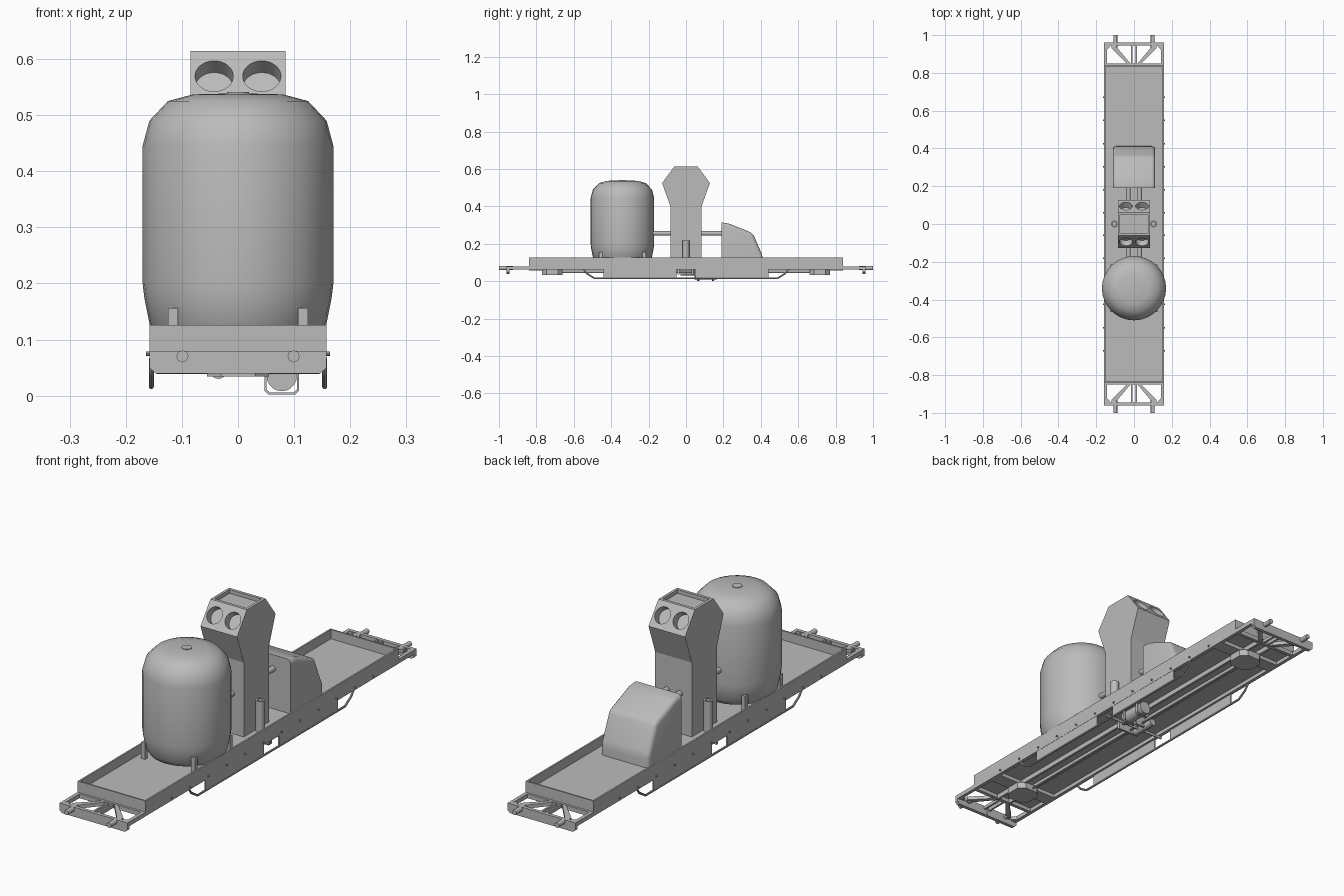
import bpy, bmesh, math
from mathutils import Vector

if "Cube" in bpy.data.objects:
    bpy.data.objects.remove(bpy.data.objects["Cube"])

grey = bpy.data.materials.new("plain grey")
grey.diffuse_color = (0.5, 0.5, 0.5, 1)
grey.use_nodes = True
grey.node_tree.nodes["Principled BSDF"].inputs["Base Color"].default_value = grey.diffuse_color


def finish(name, bm, smooth=False):
    bmesh.ops.recalc_face_normals(bm, faces=bm.faces)
    me = bpy.data.meshes.new(name)
    bm.to_mesh(me)
    bm.free()
    ob = bpy.data.objects.new(name, me)
    bpy.context.collection.objects.link(ob)
    me.materials.append(grey)
    if smooth:
        bpy.context.view_layer.objects.active = ob
        bpy.ops.object.select_all(action='DESELECT')
        ob.select_set(True)
        bpy.ops.object.shade_smooth_by_angle(angle=math.radians(40))
    return ob


def box(name, x0, x1, y0, y1, z0, z1):
    return prism(name, [(y0, z0), (y1, z0), (y1, z1), (y0, z1)], x0, x1)


def prism(name, pts, a0, a1, axis='x'):
    """Extrude a profile: (y,z) along x, (x,z) along y or (x,y) along z."""
    def place(p, a):
        return {'x': (a, p[0], p[1]), 'y': (p[0], a, p[1]), 'z': (p[0], p[1], a)}[axis]
    bm = bmesh.new()
    lo = [bm.verts.new(place(p, a0)) for p in pts]
    hi = [bm.verts.new(place(p, a1)) for p in pts]
    n = len(pts)
    bm.faces.new(lo)
    bm.faces.new(hi)
    for i in range(n):
        bm.faces.new((lo[i], lo[(i + 1) % n], hi[(i + 1) % n], hi[i]))
    return finish(name, bm)


def rod(name, a, b, r, n=16):
    a, b = Vector(a), Vector(b)
    d = b - a
    m = d.to_track_quat('Z', 'Y').to_matrix().to_4x4()
    m.translation = (a + b) / 2
    bm = bmesh.new()
    bmesh.ops.create_cone(bm, cap_ends=True, segments=n, radius1=r, radius2=r,
                          depth=d.length, matrix=m)
    return finish(name, bm, n > 4)


def lathe(name, prof, cx, cy, n=32):
    bm = bmesh.new()
    vs = [bm.verts.new((cx + r, cy, z)) for r, z in prof]
    es = [bm.edges.new(p) for p in zip(vs, vs[1:])]
    bmesh.ops.spin(bm, geom=vs + es, cent=(cx, cy, 0), axis=(0, 0, 1),
                   angle=math.tau, steps=n)
    bmesh.ops.remove_doubles(bm, verts=bm.verts, dist=1e-4)
    return finish(name, bm, True)


def cut(ob, cutter):
    cutter.hide_render = True
    m = ob.modifiers.new("cut", 'BOOLEAN')
    m.operation, m.solver, m.object = 'DIFFERENCE', 'EXACT', cutter
    bpy.context.view_layer.objects.active = ob
    bpy.ops.object.modifier_apply(modifier=m.name)
    bpy.data.objects.remove(cutter)


# Tray with low walls
box("deck_floor", -.158, .158, -.84, .84, .078, .087)
for s in (-1, 1):
    x = sorted((s * .151, s * .158))
    box("tray_side_wall", *x, -.84, .84, .078, .126)
    y = sorted((s * .833, s * .84))
    box("tray_end_wall", -.151, .151, *y, .078, .126)

# Underframe: side beams, truss plates and rods, bolts
for s in (-1, 1):
    x = sorted((s * .143, s * .158))
    box("side_beam", *x, -.95, .95, .062, .08)
    x = sorted((s * .152, s * .157))
    for t in (-1, 1):
        y = sorted((t * .05, t * .44))
        box("truss_plate", *x, *y, .018, .065)
    pts = [(-.55, .062), (-.53, .045), (-.49, .02), (.49, .02), (.53, .045), (.55, .062)]
    low = [(.543, .036), (.493, .011), (-.493, .011), (-.543, .036)]
    for p, q in zip(pts[1:], pts[2:-1]):
        rod("truss_rod", (s * .1545, p[0], p[1] - .004), (s * .1545, q[0], q[1] - .004), .0045, 8)
    for t in (-1, 1):
        rod("truss_hanger", (s * .1545, t * .53, .041), (s * .1545, t * .55, .066), .0045, 8)
        for k in range(6):
            y = t * (.06 + k * .122)
            rod("side_bolt", (s * .156, y, .075), (s * .164, y, .075), .004, 8)
    box("centre_sill", s * .03 - .005, s * .03 + .005, -.84, .84, .058, .079)

# Open end frames with headstock, braces and buffers
for s in (-1, 1):
    y = sorted((s * .945, s * .96))
    prism("headstock", [(-.158, .08), (.158, .08), (.158, .05), (.147, .04),
                        (-.147, .04), (-.158, .05)], *y, axis='y')
    y = sorted((s * .835, s * .85))
    box("end_cross_beam", -.145, .145, *y, .062, .08)
    for t in (-1, 1):
        y = sorted((s * .84, s * .95))
        box("end_centre_beam", t * .012 - .004, t * .012 + .004, *y, .064, .078)
        prism("end_diagonal", [(t * .015, s * .845), (t * .035, s * .845),
                               (t * .118, s * .93), (t * .118, s * .95), (t * .103, s * .95)],
              .064, .079, axis='z')
        prism("corner_gusset", [(t * .145, s * .948), (t * .145, s * .92),
                                (t * .12, s * .948)], .064, .078, axis='z')
        rod("buffer", (t * .099, s * .925, .07), (t * .099, s * 1.0, .07), .0105)
    rod("coupling_pin", (0, s * .95, .045), (0, s * .95, .07), .006, 8)

    # Bogie pivot pads
    c = s * .715
    prism("pivot_pad", [(-.055, c - .03), (-.03, c - .055), (.03, c - .055), (.055, c - .03),
                        (.055, c + .03), (.03, c + .055), (-.03, c + .055), (-.055, c + .03)],
          .034, .062, axis='z')
    box("pivot_bolster", -.145, .145, c - .03, c + .03, .062, .079)

# Brake gear below the floor
rod("air_tank", (.078, .045, .035), (.078, .165, .035), .027, 20)
for y in (.065, .145):
    prism("air_tank_strap", [(.047, .079), (.047, .009), (.054, .002), (.102, .002), (.109, .009),
                             (.109, .079), (.105, .079), (.105, .011), (.1, .006), (.056, .006),
                             (.051, .011), (.051, .079)], y - .006, y + .006, axis='y')
box("brake_bracket", -.05, .05, -.045, -.035, .035, .079)
box("brake_bracket_rear", -.05, .05, .03, .04, .035, .079)
rod("brake_shaft", (-.145, 0, .045), (.145, 0, .045), .006, 10)
rod("brake_cylinder", (-.035, -.03, .045), (-.035, .08, .045), .015, 16)
rod("brake_pull_rod", (-.01, -.7, .048), (-.01, .7, .048), .004, 8)

# Round storage tank on four legs
lathe("storage_tank", [(0, .092), (.11, .094), (.142, .105), (.157, .125), (.167, .175), (.17, .2),
                       (.17, .445), (.158, .49), (.125, .525), (.08, .537), (0, .539)], 0, -.34)
for sx in (-1, 1):
    for sy in (-1, 1):
        x, y = sx * .116, -.34 + sy * .116
        box("tank_leg", x - .009, x + .009, y - .009, y + .009, .086, .156)
rod("tank_cap", (0, -.34, .535), (0, -.34, .541), .02)

# Tower with flared head, vent holes and a recessed top
tower = prism("tower", [(-.083, .085), (.083, .085), (.083, .4), (.128, .525), (.062, .614),
                        (-.062, .614), (-.128, .525), (-.083, .4)], -.085, .085)
for sy in (-1, 1):
    nrm = Vector((0, sy * .089, .066)).normalized()
    for x in (-.0425, .0425):
        c = Vector((x, sy * .095, .5695))
        cut(tower, rod("vent_cutter", c - nrm * .035, c + nrm * .03, .034, 32))
cut(tower, box("top_cutter", -.074, .074, -.05, .05, .598, .64))

# Sloped housing, rounded except at its flat rear
housing = prism("sloped_housing", [(.19, .086), (.412, .086), (.41, .135), (.357, .257),
                                   (.225, .31), (.19, .314)], -.112, .112)
bm = bmesh.new()
bm.from_mesh(housing.data)
edges = [e for e in bm.edges if not any(v.co.y < .2 for v in e.verts)
         and any(v.co.z > .1 for v in e.verts)]
edges += [e for e in bm.edges if abs(e.verts[0].co.x - e.verts[1].co.x) < .01
          and min(v.co.y for v in e.verts) < .2 and max(v.co.y for v in e.verts) > .2
          and min(v.co.z for v in e.verts) > .2]
bmesh.ops.bevel(bm, geom=edges, offset=.018, segments=3, profile=.5, affect='EDGES')
bm.to_mesh(housing.data)
bm.free()
bpy.context.view_layer.objects.active = housing
bpy.ops.object.select_all(action='DESELECT')
housing.select_set(True)
bpy.ops.object.shade_smooth_by_angle(angle=math.radians(35))

# Connecting pipes and upright side tubes
for s in (-1, 1):
    rod("tank_pipe", (s * .03, -.2, .256), (s * .03, -.08, .256), .012)
    rod("housing_pipe", (s * .03, .08, .256), (s * .03, .2, .256), .012)
    lathe("upright_tube", [(0, .086), (.018, .086), (.018, .217), (.011, .217), (.011, .17),
                           (0, .17)], s * .104, 0, 16)
